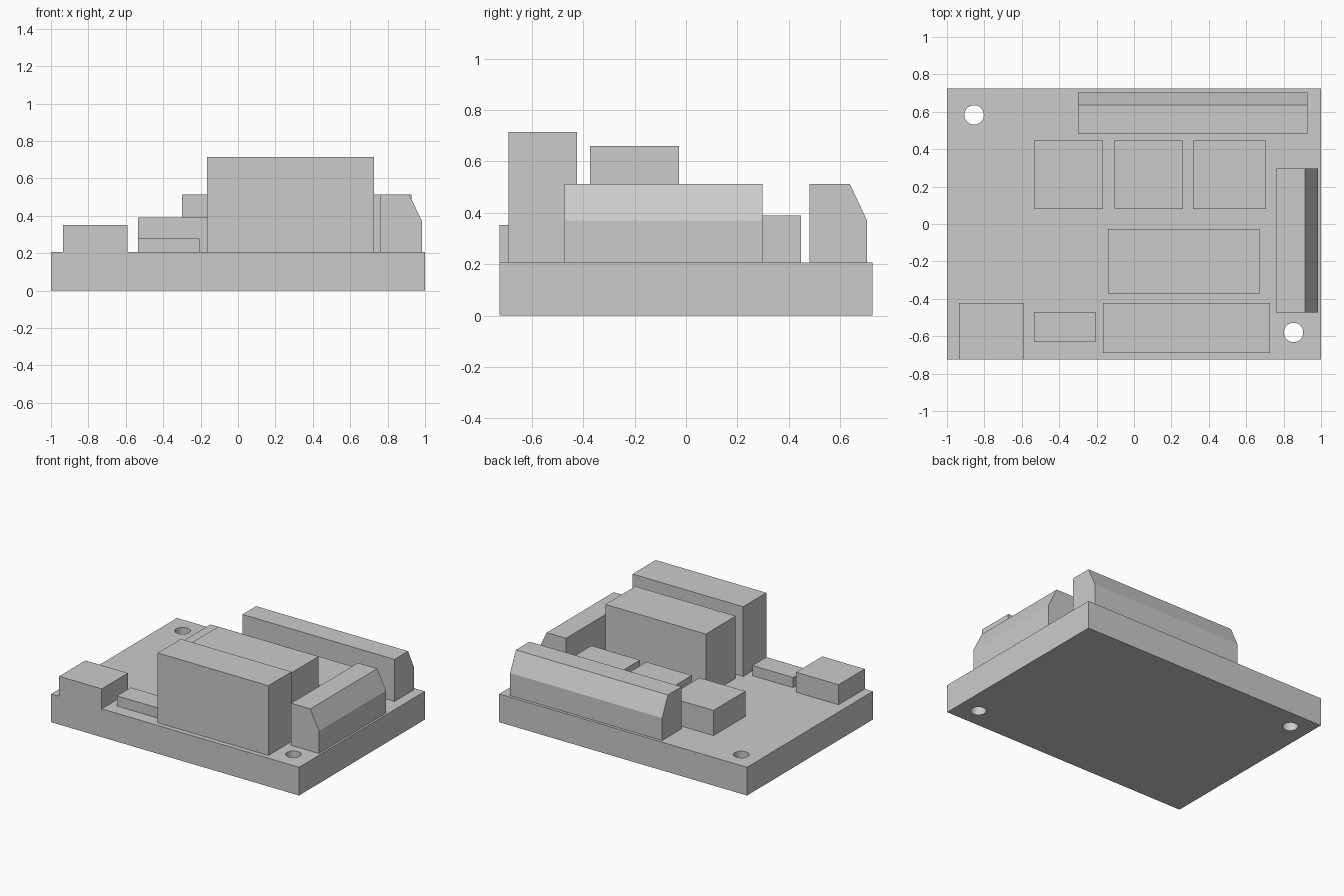
import bpy, bmesh

if "Cube" in bpy.data.objects:
    bpy.data.objects.remove(bpy.data.objects["Cube"])

TOP = 0.206      # upper face of the board
DEPTH = 0.725    # half depth of the board


def make_object(name, bm):
    bmesh.ops.recalc_face_normals(bm, faces=bm.faces)
    mesh = bpy.data.meshes.new(name)
    bm.to_mesh(mesh)
    bm.free()
    obj = bpy.data.objects.new(name, mesh)
    bpy.context.collection.objects.link(obj)
    return obj


def block(name, x0, x1, y0, y1, z1, z0=TOP):
    bm = bmesh.new()
    bmesh.ops.create_cube(bm, size=1)
    for v in bm.verts:
        v.co.x = x1 if v.co.x > 0 else x0
        v.co.y = y1 if v.co.y > 0 else y0
        v.co.z = z1 if v.co.z > 0 else z0
    return make_object(name, bm)


def connector(name, inner, ridge, outer, start, end, along_x):
    """Extruded profile whose outer top edge is sloped."""
    profile = [(inner, TOP), (outer, TOP), (outer, 0.37), (ridge, 0.513), (inner, 0.513)]
    bm = bmesh.new()
    verts = [bm.verts.new((start, d, z) if along_x else (d, start, z)) for d, z in profile]
    face = bm.faces.new(verts)
    new = bmesh.ops.extrude_face_region(bm, geom=[face])["geom"]
    shift = (end - start, 0, 0) if along_x else (0, end - start, 0)
    bmesh.ops.translate(bm, vec=shift, verts=[g for g in new if isinstance(g, bmesh.types.BMVert)])
    return make_object(name, bm)


# Board with two mounting holes
board = block("board", -1, 1, -DEPTH, DEPTH, TOP, 0)
for i, (x, y) in enumerate([(-0.855, 0.583), (0.853, -0.58)]):
    bpy.ops.mesh.primitive_cylinder_add(vertices=32, radius=0.052, depth=1, location=(x, y, 0.1))
    cutter = bpy.context.object
    cutter.name = f"hole_cutter_{i + 1}"
    cutter.hide_render = True
    cutter.hide_set(True)
    cutter.display_type = 'WIRE'
    mod = board.modifiers.new(f"hole_{i + 1}", 'BOOLEAN')
    mod.operation = 'DIFFERENCE'
    mod.solver = 'EXACT'
    mod.object = cutter

# Row of three equal-height relays
for i, (x0, x1) in enumerate([(-0.535, -0.165), (-0.103, 0.263), (0.315, 0.707)]):
    block(f"relay_{i + 1}", x0, x1, 0.08, 0.447, 0.39)

# Tall blocks and small parts along the front
block("middle_block", -0.14, 0.67, -0.373, -0.028, 0.66)
block("tall_front_block", -0.165, 0.728, -0.69, -0.423, 0.715)
block("low_chip", -0.535, -0.207, -0.63, -0.47, 0.28)
block("corner_socket", -0.935, -0.592, -DEPTH, -0.423, 0.352)

# Sloped connectors on the back and right edges
connector("back_connector", 0.48, 0.637, 0.704, -0.30, 0.927, True)
connector("right_connector", 0.76, 0.915, 0.985, -0.473, 0.298, False)
